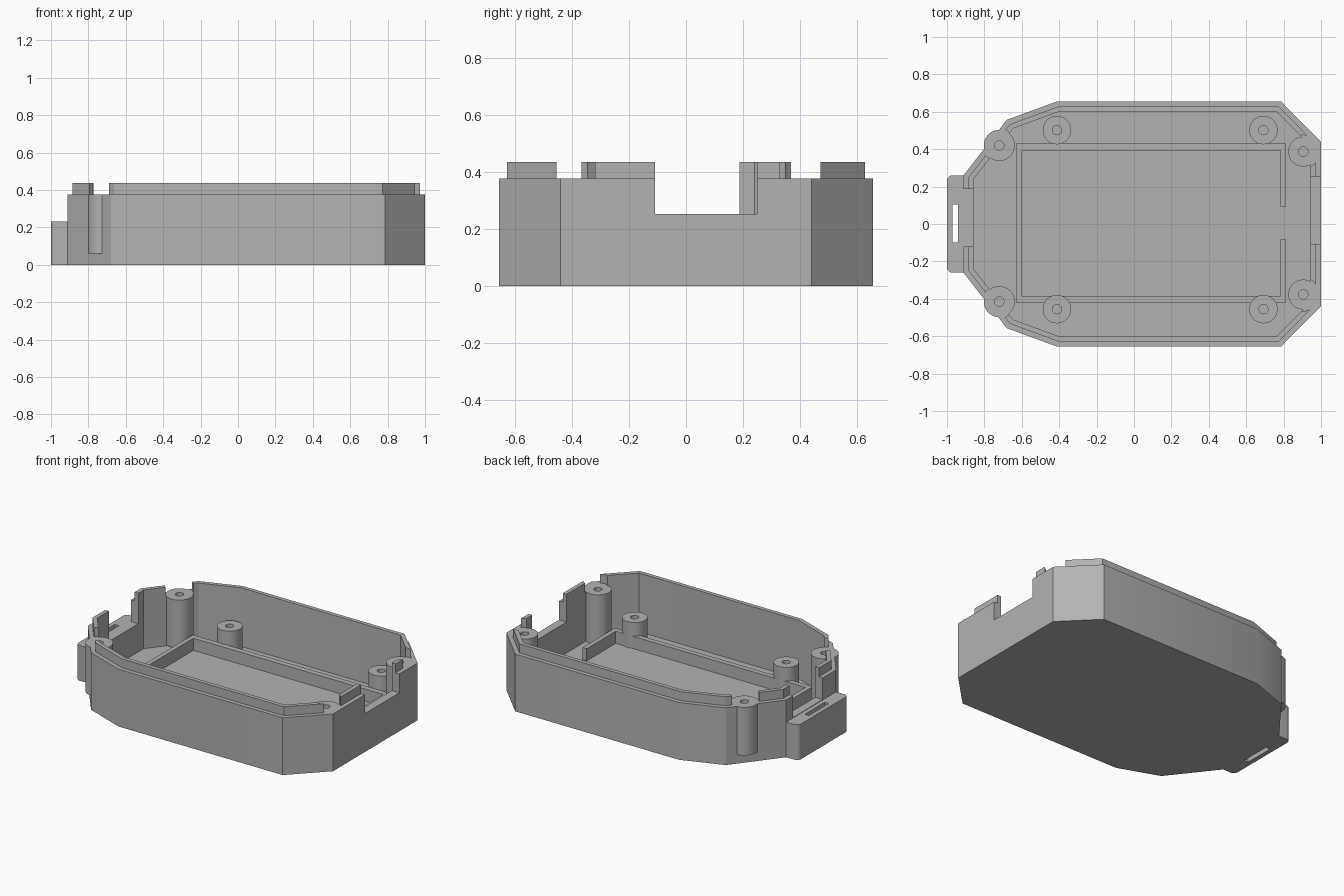
import bpy
import bmesh
from math import cos, sin, pi, radians
from mathutils import Vector
from mathutils.geometry import intersect_line_line_2d, intersect_line_line

cube = bpy.data.objects.get("Cube")
if cube:
    bpy.data.objects.remove(cube, do_unlink=True)

grey = bpy.data.materials.new("plain_grey")
grey.use_nodes = True
colour = (0.45, 0.45, 0.45, 1)
grey.diffuse_color = colour
grey.node_tree.nodes["Principled BSDF"].inputs["Base Color"].default_value = colour

WALL, LIP = 0.055, 0.028
FLOOR, RIM, LIP_TOP = 0.05, 0.377, 0.436


def solid(name, outlines, z0, z1):
    """Extrude one or more counter-clockwise outlines between two heights."""
    bm = bmesh.new()
    for pts in outlines:
        face = bm.faces.new([bm.verts.new((x, y, z0)) for x, y in pts])
        up = bmesh.ops.extrude_face_region(bm, geom=[face])["geom"]
        bmesh.ops.translate(bm, vec=(0, 0, z1 - z0),
                            verts=[g for g in up if isinstance(g, bmesh.types.BMVert)])
    bmesh.ops.recalc_face_normals(bm, faces=bm.faces)
    mesh = bpy.data.meshes.new(name)
    bm.to_mesh(mesh)
    bm.free()
    mesh.materials.append(grey)
    ob = bpy.data.objects.new(name, mesh)
    bpy.context.collection.objects.link(ob)
    return ob


def combine(ob, other, operation="DIFFERENCE", keep=False):
    """Apply a boolean and drop the helper unless it is needed again."""
    mod = ob.modifiers.new("cut", "BOOLEAN")
    mod.object, mod.operation, mod.solver = other, operation, "EXACT"
    graph = bpy.context.evaluated_depsgraph_get()
    mesh = bpy.data.meshes.new_from_object(ob.evaluated_get(graph))
    ob.modifiers.clear()
    ob.data = mesh
    if not keep:
        bpy.data.objects.remove(other, do_unlink=True)


def box(x0, x1, y0, y1):
    return [(x0, y0), (x1, y0), (x1, y1), (x0, y1)]


def circle(centre, r, n=48):
    return [(centre[0] + r * cos(2 * pi * i / n), centre[1] + r * sin(2 * pi * i / n))
            for i in range(n)]


def inset(pts, d):
    """Move every side of a convex outline inwards by d."""
    lines = []
    for i, p in enumerate(pts):
        a, b = Vector(p), Vector(pts[(i + 1) % len(pts)])
        along = (b - a).normalized()
        shift = Vector((-along.y, along.x)) * d
        lines.append((a + shift, b + shift))
    result = []
    for i, (a, b) in enumerate(lines):
        c, e = lines[i - 1]
        hit = intersect_line_line(a.to_3d(), b.to_3d(), c.to_3d(), e.to_3d())[0]
        result.append((hit.x, hit.y))
    return result


# Case outline, mirrored front to back
half = [(1, 0.44), (0.785, 0.656), (-0.41, 0.656), (-0.68, 0.557), (-0.912, 0.26)]
outline = half + [(x, -y) for x, y in reversed(half)]

left_end = [(-0.72, 0.42), (-0.72, -0.415)]
right_end = [(0.905, 0.387), (0.905, -0.377)]
inner = [(x, y) for x in (-0.412, 0.692) for y in (0.502, -0.455)]
corners = left_end + right_end

# Raised lip, interrupted around the corner screw posts
lip = solid("lip", [inset(outline, LIP)], RIM - 0.1, LIP_TOP)
combine(lip, solid("lip_gaps", [circle(c, 0.088) for c in corners], RIM, 0.6))

# Shell with its cavity and the openings at both ends
shell = solid("case_shell", [outline], 0, RIM)
combine(shell, lip, "UNION")
combine(shell, solid("cavity", [inset(outline, WALL)], FLOOR, 0.6))
combine(shell, solid("right_opening", [box(0.93, 1.1, -0.108, 0.25)], 0.253, 0.6))
combine(shell, solid("left_opening", [box(-1.1, -0.85, -0.12, 0.187)], 0.235, 0.6))

# Screw posts
posts = [
    solid("left_screw_posts", [circle(c, 0.083) for c in left_end], 0.06, RIM),
    solid("right_screw_posts", [circle(c, 0.08) for c in right_end], 0.04, RIM),
    solid("inner_screw_posts", [circle(c, 0.076) for c in inner], 0.04, 0.22),
]
for post in posts[:2]:
    combine(shell, post, "UNION")
combine(shell, solid("corner_holes", [circle(c, 0.025, 24) for c in corners], 0.1, 0.6))
combine(posts[2], solid("inner_holes", [circle(c, 0.025, 24) for c in inner], 0.07, 0.6))

# Low frame on the floor with a notch in its right side
frame = solid("floor_frame", [box(-0.63, 0.812, -0.42, 0.43)], 0.04, 0.13)
combine(frame, solid("frame_inside", [box(-0.6, 0.782, -0.386, 0.393)], 0, 0.5))
combine(frame, solid("frame_notch", [box(0.7, 0.9, -0.083, 0.093)], FLOOR, 0.5))

# Strap tab with rounded outer corners and a through slot
r = 0.03
arc = [(-1 + r - r * sin(t * pi / 12), 0.26 - r + r * cos(t * pi / 12)) for t in range(7)]
tab_outline = [(-0.9, 0.26)] + arc + [(x, -y) for x, y in reversed(arc)] + [(-0.9, -0.26)]
tab = solid("strap_tab", [tab_outline], 0, 0.232)
combine(tab, solid("strap_slot", [box(-0.97, -0.94, -0.1, 0.105)], -0.1, 0.5))

# Smooth the round walls while keeping hard edges
for ob in (shell, posts[2], frame, tab):
    bpy.ops.object.select_all(action="DESELECT")
    ob.select_set(True)
    bpy.context.view_layer.objects.active = ob
    bpy.ops.object.shade_smooth_by_angle(angle=radians(30))
